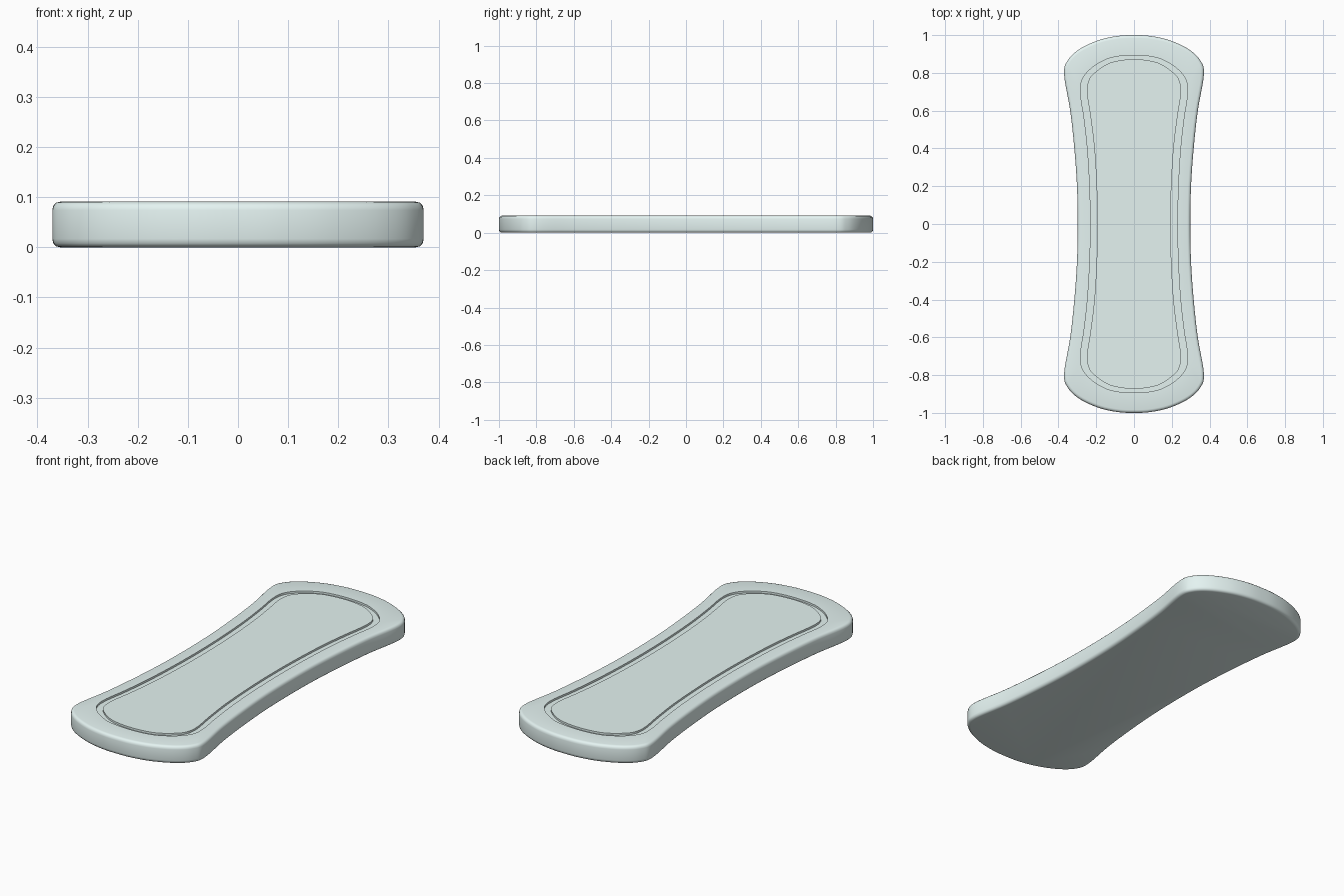
import bpy, bmesh
from mathutils import Vector

if "Cube" in bpy.data.objects:
    bpy.data.objects.remove(bpy.data.objects["Cube"])

STEPS = 6


def spline(pts):
    """Catmull-Rom points along a quarter outline, ends mirrored for tangency."""
    p = [Vector(q) for q in pts]
    p = [Vector((p[1].x, -p[1].y))] + p + [Vector((-p[-2].x, p[-2].y))]
    out = []
    for a, b, c, d in zip(p, p[1:], p[2:], p[3:]):
        for i in range(STEPS):
            t = i / STEPS
            out.append(0.5 * (2 * b + (c - a) * t + (2 * a - 5 * b + 4 * c - d) * t * t
                              + (3 * b - a - 3 * c + d) * t ** 3))
    return out + [p[-2]]


def full_loop(pts):
    """Mirror a quarter outline (waist to tip) into a closed anticlockwise loop."""
    q = spline(pts)
    half = q + [Vector((-v.x, v.y)) for v in reversed(q[:-1])]
    return half + [Vector((-v.x, -v.y)) for v in half[1:-1]]


def inset(loop, d):
    res = []
    for i, v in enumerate(loop):
        t = (loop[(i + 1) % len(loop)] - loop[i - 1]).normalized()
        res.append(v + Vector((-t.y, t.x)) * d)
    return res


# Outlines: outer edge, groove outside, groove inside
edge = full_loop([(.298, 0), (.302, .2), (.316, .4), (.338, .6), (.37, .79),
                  (.352, .865), (.29, .925), (.19, .972), (.09, .995), (0, 1)])
groove_out = full_loop([(.23, 0), (.234, .2), (.246, .4), (.264, .56), (.283, .69),
                        (.274, .765), (.225, .825), (.15, .87), (.08, .888), (0, .893)])
groove_in = full_loop([(.194, 0), (.198, .2), (.21, .4), (.229, .56), (.248, .69),
                       (.239, .762), (.2, .808), (.135, .85), (.07, .867), (0, .872)])

# Board body with rounded rim and shallow groove around the top panel
H = 0.091
layers = [(inset(edge, d), z) for d, z in
          ((.016, 0), (.008, .002), (.002, .008), (0, .017),
           (0, H - .017), (.002, H - .008), (.008, H - .002), (.016, H))]
layers += [(groove_out, H), (groove_out, H - .01), (groove_in, H - .01), (groove_in, H)]

bm = bmesh.new()
rings = [[bm.verts.new((v.x, v.y, z)) for v in loop] for loop, z in layers]
n = len(edge)
for lo, hi in zip(rings, rings[1:]):
    for i in range(n):
        j = (i + 1) % n
        bm.faces.new((lo[i], lo[j], hi[j], hi[i]))
bm.faces.new(list(reversed(rings[0])))
bm.faces.new(rings[-1])

mesh = bpy.data.meshes.new("board")
bm.to_mesh(mesh)
bm.free()
board = bpy.data.objects.new("board", mesh)
bpy.context.collection.objects.link(board)

# Pale blue-green colour
mat = bpy.data.materials.new("pale_green")
mat.diffuse_color = (0.78, 0.90, 0.885, 1)
mat.use_nodes = True
mat.node_tree.nodes["Principled BSDF"].inputs["Base Color"].default_value = mat.diffuse_color
mesh.materials.append(mat)

bpy.context.view_layer.objects.active = board
board.select_set(True)
bpy.ops.object.shade_smooth_by_angle(angle=0.6)
